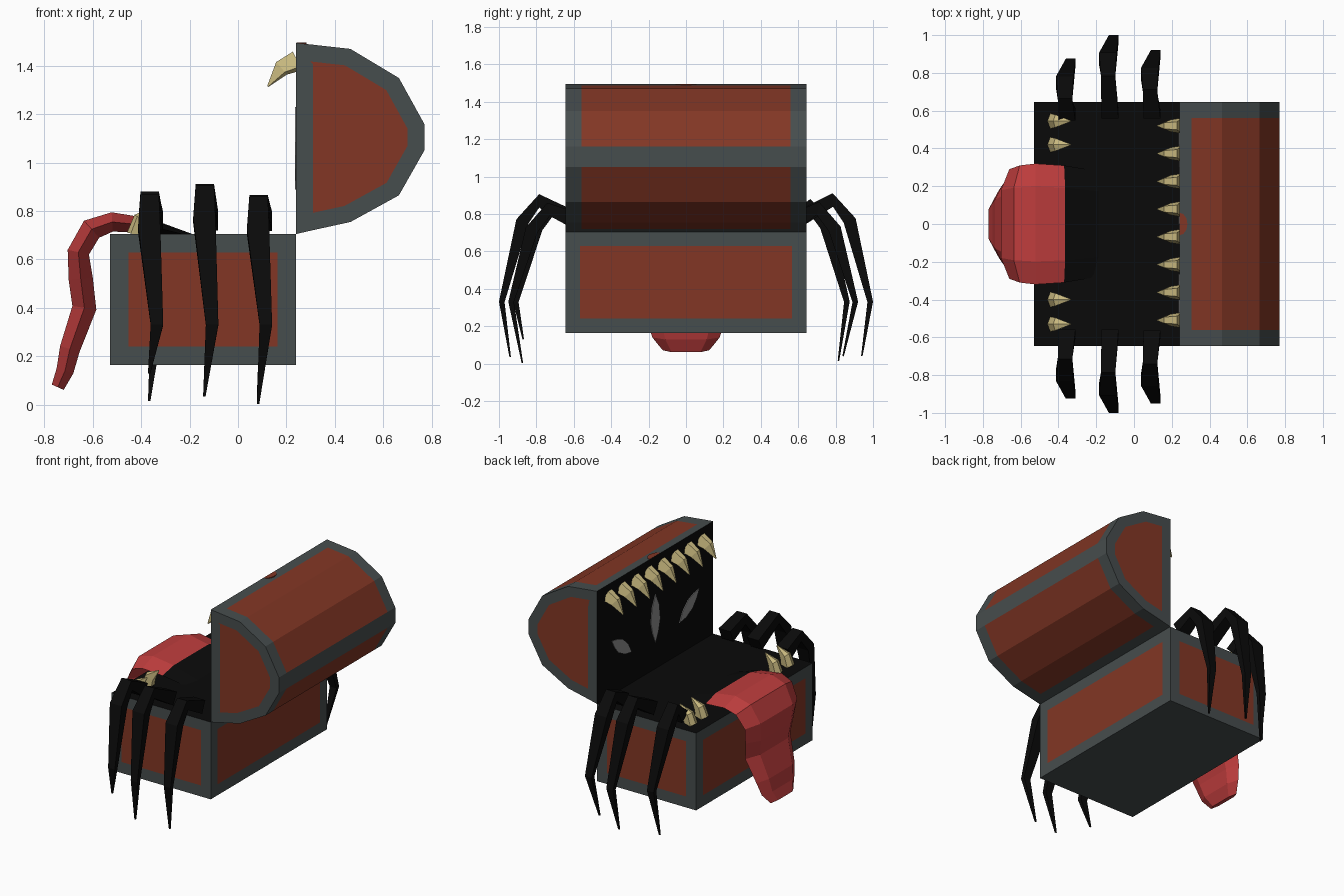
import bpy, bmesh, math
from mathutils import Vector

if "Cube" in bpy.data.objects:
    bpy.data.objects.remove(bpy.data.objects["Cube"])


def material(name, rgb):
    m = bpy.data.materials.new(name)
    m.diffuse_color = (*rgb, 1)
    m.use_nodes = True
    m.node_tree.nodes["Principled BSDF"].inputs["Base Color"].default_value = m.diffuse_color
    return m


METAL = material("dark grey metal", (0.062, 0.074, 0.075))
WOOD = material("red brown wood", (0.225, 0.037, 0.018))
BLACK = material("black", (0.003, 0.003, 0.003))
RED = material("tongue red", (0.52, 0.047, 0.047))
BONE = material("bone", (0.60, 0.50, 0.22))
GREY = material("eye grey", (0.27, 0.27, 0.27))


def finish(name, bm, mats):
    bmesh.ops.recalc_face_normals(bm, faces=bm.faces[:])
    me = bpy.data.meshes.new(name)
    bm.to_mesh(me)
    bm.free()
    for m in mats:
        me.materials.append(m)
    ob = bpy.data.objects.new(name, me)
    bpy.context.collection.objects.link(ob)
    return ob


def prism(pts, vec):
    """Solid made by sweeping a polygon along vec."""
    bm = bmesh.new()
    f = bm.faces.new([bm.verts.new(p) for p in pts])
    r = bmesh.ops.extrude_face_region(bm, geom=[f])
    vs = [g for g in r["geom"] if isinstance(g, bmesh.types.BMVert)]
    bmesh.ops.translate(bm, verts=vs, vec=vec)
    if not any(len(e.link_faces) == 1 for e in bm.edges):
        pass
    else:
        bm.faces.new(vs)
    bmesh.ops.recalc_face_normals(bm, faces=bm.faces[:])
    return bm


def inset_panels(bm, faces, margin):
    """Inset faces; the inner face becomes wood (slot 1)."""
    bmesh.ops.inset_individual(bm, faces=faces, thickness=margin, use_even_offset=True)
    for f in faces:
        f.material_index = 1


def loft(name, stations, width_axis, section, mats, mat_rule=None):
    """Skin cross-sections along a path; station = (centre, half width, half thickness)."""
    bm = bmesh.new()
    cs = [Vector(s[0]) for s in stations]
    w = Vector(width_axis)
    rings = []
    for i, (_, hw, ht) in enumerate(stations):
        t = cs[min(i + 1, len(cs) - 1)] - cs[max(i - 1, 0)]
        n = w.cross(t).normalized()
        rings.append([bm.verts.new(cs[i] + w * (u * hw) + n * (v * ht)) for u, v in section])
    k = len(section)
    for i in range(len(rings) - 1):
        for j in range(k):
            a, b = rings[i], rings[i + 1]
            f = bm.faces.new((a[j], a[(j + 1) % k], b[(j + 1) % k], b[j]))
            f.material_index = mat_rule(i) if mat_rule else 0
    bm.faces.new(rings[0]).material_index = mat_rule(0) if mat_rule else 0
    bm.faces.new(rings[-1])
    return finish(name, bm, mats)


# Chest base: framed wood sides, black mouth on top
x0, x1, hy, z0, z1 = -0.53, 0.24, 0.645, 0.163, 0.705
bm = prism([(x0, -hy, z0), (x1, -hy, z0), (x1, hy, z0), (x0, hy, z0)], (0, 0, z1 - z0))
for f in bm.faces:
    if f.normal.z > 0.9:
        f.material_index = 2
inset_panels(bm, [f for f in bm.faces if abs(f.normal.z) < 0.1], 0.077)
finish("chest_base", bm, [METAL, WOOD, BLACK])

# Open lid standing on its hinge: arched profile with framed wood panels
profile = [(0.24, 0.705), (0.24, 1.495), (0.305, 1.488), (0.465, 1.47), (0.665, 1.35),
           (0.77, 1.16), (0.77, 1.05), (0.665, 0.865), (0.465, 0.755), (0.305, 0.72)]
bm = prism([(x, -hy, z) for x, z in profile], (0, 2 * hy, 0))
caps = [f for f in bm.faces if abs(f.normal.y) > 0.9]
arc = [f for f in bm.faces if abs(f.normal.y) < 0.1 and abs(f.normal.x) < 0.99]
inner = [f for f in bm.faces if f.normal.x < -0.99]
inner[0].material_index = 2
inset_panels(bm, caps, 0.07)
for side in (-1, 1):
    geom = set(arc)
    for f in arc:
        geom.update(f.edges)
        geom.update(f.verts)
    r = bmesh.ops.bisect_plane(bm, geom=list(geom), plane_co=(0, side * 0.56, 0), plane_no=(0, 1, 0))
    arc = [g for g in r["geom"] if isinstance(g, bmesh.types.BMFace)]
for f in arc:
    c = f.calc_center_median()
    if abs(c.y) < 0.5 and c.x > 0.3:
        f.material_index = 1
finish("chest_lid", bm, [METAL, WOOD, BLACK])

# Wooden half-round mark at the lid's front edge
pts = [(0.241 + 0.042 * math.sin(a), 0.06 * math.cos(a), 1.489)
       for a in [math.pi * i / 6 for i in range(7)]]
finish("latch_mark", prism(pts, (0, 0, 0.007)), [WOOD])


# Leaf-shaped eyes on the inside of the lid
def eye(name, cy, cz, angle, length, width):
    shape = [(-1, 0), (-0.5, -0.75), (0.1, -1), (0.6, -0.6), (1, 0), (0.6, 0.6), (0.1, 1), (-0.5, 0.75)]
    ca, sa = math.cos(angle), math.sin(angle)
    pts = [(0.241, cy + u * length * ca - v * width * sa, cz + u * length * sa + v * width * ca)
           for u, v in shape]
    finish(name, prism(pts, (-0.006, 0, 0)), [GREY])


eye("middle_eye", 0, 1.06, -math.pi / 2, 0.17, 0.052)
eye("left_eye", 0.375, 1.005, math.radians(36), 0.135, 0.045)
eye("right_eye", -0.375, 1.005, math.radians(144), 0.135, 0.045)

# Tongue hanging over the front edge, with a black root in the mouth
HEX = [(-1, 0), (-0.62, 1), (0.62, 1), (1, 0), (0.62, -1), (-0.62, -1)]
path = [(-0.19, 0.695, 0.28, 0.01), (-0.37, 0.74, 0.31, 0.03), (-0.52, 0.755, 0.32, 0.04),
        (-0.605, 0.725, 0.31, 0.047), (-0.66, 0.63, 0.29, 0.045), (-0.65, 0.52, 0.27, 0.05),
        (-0.635, 0.40, 0.25, 0.05), (-0.695, 0.23, 0.21, 0.042), (-0.715, 0.14, 0.18, 0.036),
        (-0.745, 0.072, 0.125, 0.027)]
loft("tongue", [((x, 0, z), w, t) for x, z, w, t in path], (0, 1, 0), HEX,
     [RED, BLACK], lambda i: 1 if i == 0 else 0)

# Fangs: a row of eight on the lid and two pairs on the base
DIAMOND = [(-1, -0.6), (-0.5, 1), (0.5, 1), (1, -0.6), (0, -1)]


def fang(name, y, path):
    loft(name, [((x, y, z), w, t) for x, z, w, t in path], (0, 1, 0), DIAMOND, [BONE])


for i in range(8):
    fang(f"upper_fang_{i + 1}", 0.52 - i * 0.147,
         [(0.245, 1.42, 0.042, 0.043), (0.18, 1.39, 0.032, 0.034), (0.123, 1.315, 0.003, 0.003)])
for i, y in enumerate((0.545, 0.42, -0.40, -0.53)):
    fang(f"lower_fang_{i + 1}", y,
         [(-0.42, 0.70, 0.04, 0.04), (-0.40, 0.765, 0.034, 0.034), (-0.335, 0.82, 0.003, 0.003)])

# Six thin spider legs: side, x, knee y, tip y, tip z, top z
BOX = [(-1, -1), (-1, 1), (1, 1), (1, -1)]
legs = [(-1, -0.365, 0.91, 0.87, 0.13, 0.875), (-1, -0.137, 0.985, 0.94, 0.035, 0.91),
        (-1, 0.085, 0.935, 0.875, 0.004, 0.865), (1, -0.365, 0.86, 0.815, 0.015, 0.885),
        (1, -0.137, 0.985, 0.94, 0.04, 0.915), (1, 0.085, 0.905, 0.84, 0.04, 0.87)]
for i, (s, x, k, ty, tz, top) in enumerate(legs):
    loft(f"spider_leg_{i + 1}", [
        ((x + 0.01, s * 0.58, 0.76), 0.045, 0.045),
        ((x, s * (k - 0.20), top - 0.04), 0.038, 0.036),
        ((x - 0.002, s * (k - 0.11), top - 0.15), 0.046, 0.034),
        ((x + 0.03, s * k, 0.33), 0.026, 0.015),
        ((x - 0.002, s * ty, tz), 0.005, 0.004)], (1, 0, 0), BOX, [BLACK])
